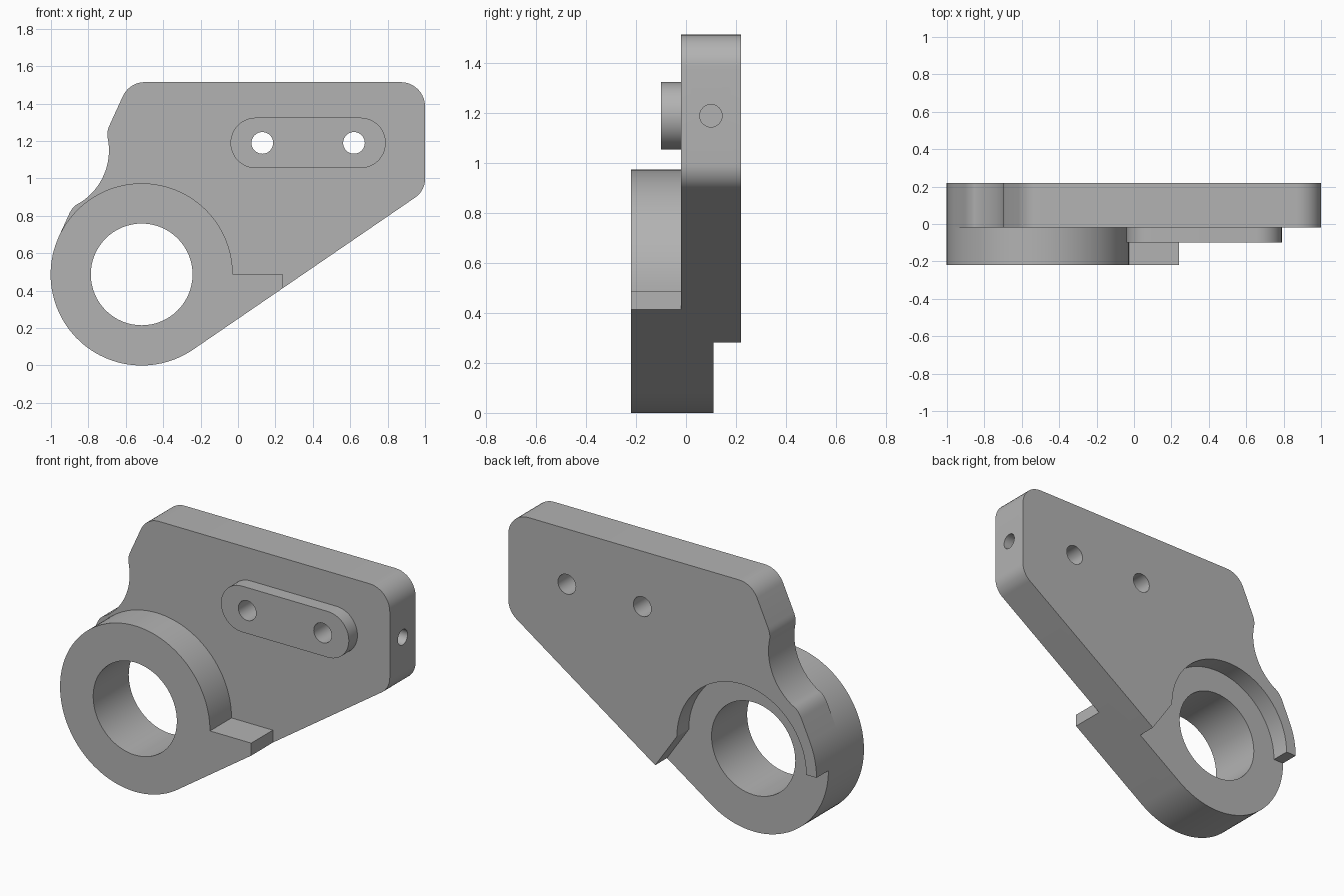
import bpy, bmesh
from math import sin, cos, radians, atan2, degrees
from mathutils import Vector

if "Cube" in bpy.data.objects:
    bpy.data.objects.remove(bpy.data.objects["Cube"], do_unlink=True)

grey = bpy.data.materials.new("plain_grey")
grey.use_nodes = True
colour = (0.45, 0.45, 0.45, 1)
grey.diffuse_color = colour
grey.node_tree.nodes["Principled BSDF"].inputs["Base Color"].default_value = colour


def arc(cx, cz, r, a0, a1, n):
    """Points on an arc, angles in degrees."""
    steps = [radians(a0 + (a1 - a0) * i / n) for i in range(n + 1)]
    return [Vector((cx + r * cos(a), cz + r * sin(a))) for a in steps]


def bend(a, c, b, n=8):
    """Smooth curve from a to b, pulled towards corner c."""
    ts = [i / n for i in range(n + 1)]
    return [a * (1 - t) ** 2 + c * 2 * t * (1 - t) + b * t * t for t in ts]


def fillet(a, c, b, r, n=10):
    """Round corner c between neighbours a and b with radius r."""
    u, v = (a - c).normalized(), (b - c).normalized()
    half = u.angle(v) / 2
    mid = c + (u + v).normalized() * (r / sin(half))
    p, q = c + u * (r * cos(half) / sin(half)), c + v * (r * cos(half) / sin(half))
    a0 = degrees(atan2(*(p - mid).yx))
    a1 = degrees(atan2(*(q - mid).yx))
    turn = (a1 - a0 + 180) % 360 - 180
    return arc(mid.x, mid.y, r, a0, a0 + turn, n)


def prism(name, outline, y0, y1):
    """Extrude an x-z outline from y0 to y1."""
    pts = []
    for p in outline:
        if not pts or (p - pts[-1]).length > 1e-4:
            pts.append(p)
    if (pts[0] - pts[-1]).length < 1e-4:
        pts.pop()
    bm = bmesh.new()
    face = bm.faces.new([bm.verts.new((p.x, y0, p.y)) for p in pts])
    made = bmesh.ops.extrude_face_region(bm, geom=[face])["geom"]
    verts = [g for g in made if isinstance(g, bmesh.types.BMVert)]
    bmesh.ops.translate(bm, verts=verts, vec=(0, y1 - y0, 0))
    bmesh.ops.recalc_face_normals(bm, faces=bm.faces)
    mesh = bpy.data.meshes.new(name)
    bm.to_mesh(mesh)
    bm.free()
    mesh.materials.append(grey)
    obj = bpy.data.objects.new(name, mesh)
    bpy.context.collection.objects.link(obj)
    return obj


def cut(obj, cutters):
    bpy.context.view_layer.objects.active = obj
    for c in cutters:
        mod = obj.modifiers.new("cut", 'BOOLEAN')
        mod.operation, mod.solver, mod.object = 'DIFFERENCE', 'EXACT', c
        bpy.ops.object.modifier_apply(modifier=mod.name)


# Main dimensions
CX, CZ, R, TOP = -0.515, 0.487, 0.487, 1.515
FRONT, MID, STEP, BACK = -0.22, -0.02, 0.11, 0.22
SLOPE, LEAN = 34.4, 65.5
low_dir = Vector((cos(radians(SLOPE)), sin(radians(SLOPE))))
side_dir = Vector((cos(radians(LEAN)), sin(radians(LEAN))))
lower = arc(CX, CZ, R, LEAN + 90, SLOPE + 270, 48)
low, side = lower[-1], lower[0]


def low_at(x):
    return low + low_dir * ((x - low.x) / low_dir.x)


def side_at(z):
    return side + side_dir * ((z - side.y) / side_dir.y)


# Plate with a scalloped side edge
right_low, right_top, left_top = low_at(1), Vector((1, TOP)), side_at(TOP)
scallop = arc(-1.02, 1.15, 0.33, 11, -58, 24)
outline = [low]
outline += fillet(low, right_low, right_top, 0.12)
outline += fillet(right_low, right_top, left_top, 0.13)
outline += fillet(right_top, left_top, side, 0.13)
outline += bend(side_at(1.285), side_at(1.245), scallop[0])
outline += scallop
outline += bend(scallop[-1], side_at(0.855), side_at(0.81))
outline += lower
plate = prism("plate", outline, MID, BACK)

# Round boss with a flat-topped tab
boss = prism("boss", arc(CX, CZ, R, 0, LEAN + 90, 48) + lower
             + [low_at(0.24), Vector((0.24, CZ))], FRONT, MID)

# Raised slot-shaped pad
pad = prism("pad", arc(0.655, 1.19, 0.135, -90, 90, 24)
            + arc(0.095, 1.19, 0.135, 90, 270, 24), -0.10, MID)

# Rear recess around the boss
out = Vector((low_dir.y, -low_dir.x))
inner = arc(CX, CZ, 0.42, 180, 0, 48)
tail = inner[-1] + out * 0.45
recess = prism("recess_cutter", [Vector((-1.2, CZ))] + inner
               + [tail, Vector((tail.x, -0.2)), Vector((-1.2, -0.2))], STEP, 0.4)

# Bore, bolt holes and side hole
bore = prism("bore_cutter", arc(CX, CZ, 0.272, 0, 360, 64), -0.5, 0.5)
bolts = [prism("bolt_cutter", arc(x, 1.19, 0.058, 0, 360, 32), -0.5, 0.5)
         for x in (0.13, 0.62)]
bpy.ops.mesh.primitive_cylinder_add(vertices=32, radius=0.045, depth=0.6,
                                    location=(1, 0.1, 1.19), rotation=(0, radians(90), 0))
side_hole = bpy.context.object
side_hole.data.materials.append(grey)

cut(plate, [recess, bore, side_hole] + bolts)
cut(boss, [bore])
cut(pad, bolts)
for c in [recess, bore, side_hole] + bolts:
    bpy.data.objects.remove(c, do_unlink=True)

bpy.ops.object.select_all(action='DESELECT')
for obj in (plate, boss, pad):
    obj.select_set(True)
bpy.context.view_layer.objects.active = plate
bpy.ops.object.shade_smooth_by_angle(angle=radians(25))
